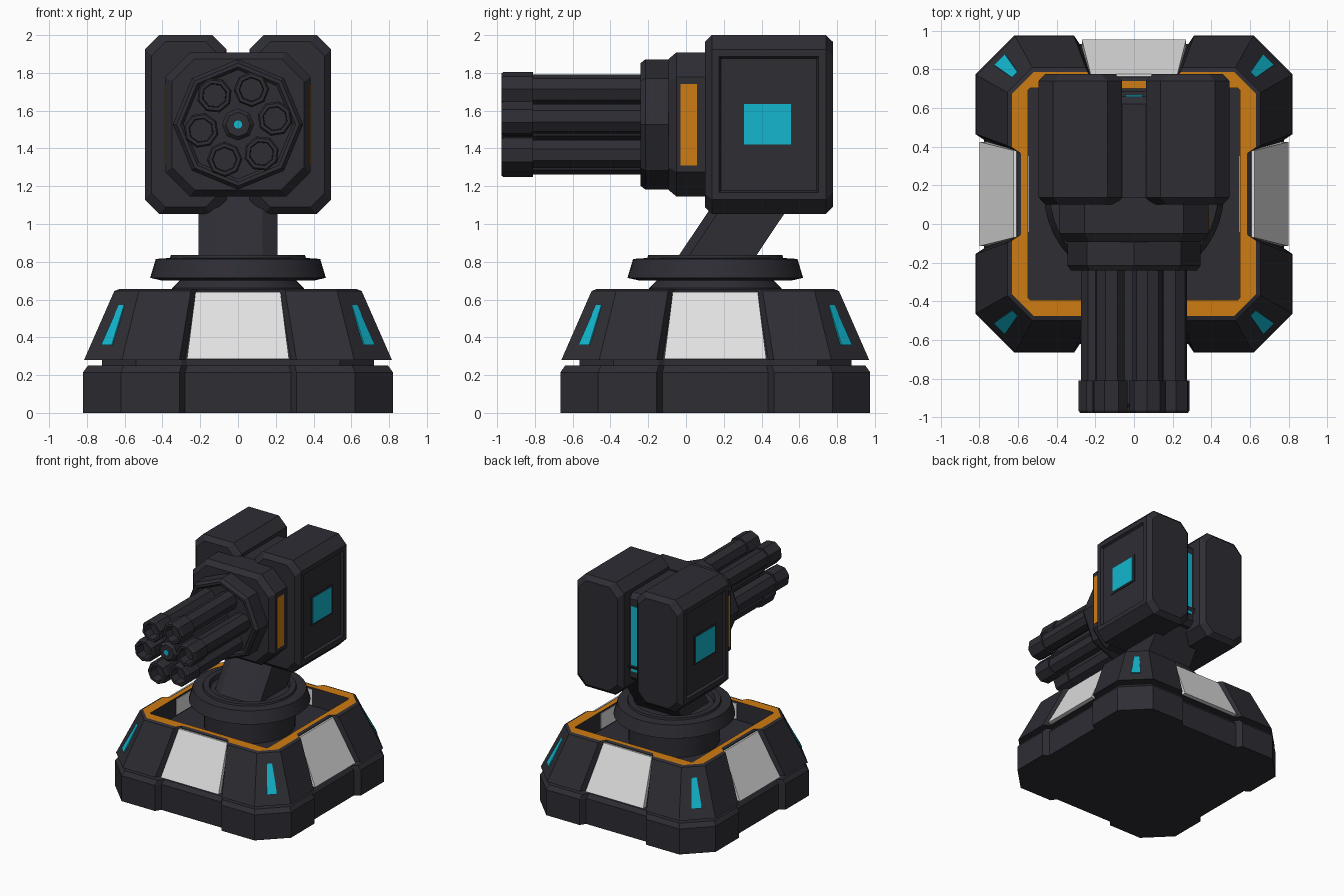
import bpy, bmesh, math
from mathutils import Vector

cube = bpy.data.objects.get("Cube")
if cube:
    bpy.data.objects.remove(cube, do_unlink=True)


def material(name, rgb):
    m = bpy.data.materials.new(name)
    m.use_nodes = True
    col = (*rgb, 1)
    m.diffuse_color = col
    m.node_tree.nodes["Principled BSDF"].inputs["Base Color"].default_value = col
    return m


DARK = material("dark_metal", (0.026, 0.026, 0.034))
WHITE = material("white_panel", (0.75, 0.75, 0.75))
ORANGE = material("orange_trim", (0.62, 0.2, 0.006))
CYAN = material("cyan_light", (0.006, 0.47, 0.62))
CY = 0.155      # centre of the base in y
CZ = 1.527      # height of the gun axis


def loft(name, rings, mats=(DARK,), band_mats=None):
    """Skin a stack of equal-length point rings and cap both ends."""
    bm = bmesh.new()
    loops = [[bm.verts.new(p) for p in ring] for ring in rings]
    n = len(loops[0])
    for k, (a, b) in enumerate(zip(loops, loops[1:])):
        for i in range(n):
            j = (i + 1) % n
            f = bm.faces.new((a[i], a[j], b[j], b[i]))
            f.material_index = band_mats[k] if band_mats else 0
    bm.faces.new(loops[0])
    bm.faces.new(loops[-1])
    bmesh.ops.recalc_face_normals(bm, faces=bm.faces)
    me = bpy.data.meshes.new(name)
    bm.to_mesh(me)
    bm.free()
    for m in mats:
        me.materials.append(m)
    ob = bpy.data.objects.new(name, me)
    bpy.context.collection.objects.link(ob)
    return ob


def box(name, lo, hi, mat):
    ring = [(lo[0], lo[1]), (hi[0], lo[1]), (hi[0], hi[1]), (lo[0], hi[1])]
    return loft(name, [[(x, y, z) for x, y in ring] for z in (lo[2], hi[2])], (mat,))


def base_ring(z, h, c, n, d):
    """Square with cut corners and a shallow notch in each side."""
    side = [(c - h, h), (-n, h), (0.03 - n, h - d), (n - 0.03, h - d), (n, h), (h - c, h)]
    pts = []
    for _ in range(4):
        pts += [(x, y + CY, z) for x, y in side]
        side = [(y, -x) for x, y in side]
    return pts


def cut_rect(y, cx, cz, hx, hz, c):
    """Rectangle with cut corners, standing in the xz plane."""
    q = [(hx - c, hz), (hx, hz - c), (hx, c - hz), (hx - c, -hz)]
    q += [(-x, -z) for x, z in q]
    return [(cx + x, y, cz + z) for x, z in q]


def turn_y(name, profile, n, cx=0, cz=CZ, mat=DARK, phase=0):
    """Polygonal turned part along y from (y, radius) pairs."""
    ang = [phase + i * math.tau / n for i in range(n)]
    return loft(name, [[(cx + r * math.cos(a), y, cz + r * math.sin(a)) for a in ang]
                       for y, r in profile], (mat,))


# Base foot, recessed neck and hollow skirt with orange rim
loft("base_foot", [base_ring(0, 0.82, 0.2, 0.31, 0.045),
                   base_ring(0.215, 0.82, 0.2, 0.31, 0.045),
                   base_ring(0.25, 0.795, 0.19, 0.30, 0.045)])
loft("base_neck", [base_ring(z, 0.72, 0.18, 0.3, 0.02) for z in (0.24, 0.29)])
loft("base_skirt", [base_ring(0.28, 0.815, 0.2, 0.31, 0.05),
                    base_ring(0.645, 0.655, 0.13, 0.25, 0.05),
                    base_ring(0.655, 0.63, 0.11, 0.24, 0.045),
                    base_ring(0.655, 0.548, 0.01, 0.22, 0.001),
                    base_ring(0.5, 0.548, 0.01, 0.22, 0.001)],
     (DARK, ORANGE), (0, 0, 1, 0))

# Side panels, inner liners and corner lights, four of each
for k in range(4):
    ca, sa = round(math.cos(k * math.pi / 2)), round(math.sin(k * math.pi / 2))

    def spin(p):
        return (p[0] * ca - p[1] * sa, p[0] * sa + p[1] * ca + CY, p[2])

    def trapezoid(y0, y1):
        return [spin(p) for p in ((-0.27, y0, 0.285), (0.27, y0, 0.285),
                                  (0.225, y1, 0.64), (-0.225, y1, 0.64))]
    loft("side_panel_%d" % k, [trapezoid(0.74, 0.57), trapezoid(0.8, 0.622)], (WHITE,))
    liner = [(-0.2, 0.51), (0.2, 0.51), (0.2, 0.64), (-0.2, 0.64)]
    loft("inner_liner_%d" % k, [[spin((x, y, z)) for x, z in liner]
                                for y in (0.55, 0.542)], (WHITE,))

    def slot(off):
        pts = []
        for m, z, w in ((0.691, 0.36, 0.028), (0.612, 0.57, 0.014)):
            e = [(m + off + w, m + off - w, z), (m + off - w, m + off + w, z)]
            pts += e if not pts else e[::-1]
        return [spin(p) for p in pts]
    loft("corner_light_%d" % k, [slot(0.0), slot(0.006)], (CYAN,))

# Turntable with a raised lip
profile = [(0.35, 0.49), (0.35, 0.66), (0.31, 0.70), (0.40, 0.70), (0.465, 0.715),
           (0.435, 0.815), (0.36, 0.82), (0.355, 0.835), (0.31, 0.835), (0.30, 0.80)]
table = loft("turntable", [[(r * math.cos(i * math.tau / 40), CY + r * math.sin(i * math.tau / 40), z)
                            for i in range(40)] for r, z in profile])
bpy.ops.object.select_all(action="DESELECT")
table.select_set(True)
bpy.context.view_layer.objects.active = table
bpy.ops.object.shade_smooth_by_angle(angle=math.radians(25))


# Leaning support arm
def arm_ring(z):
    y = 0.165 + (z - 0.83) * 0.67
    return [(x, y + dy, z) for x, dy in ((-0.13, -0.205), (0.13, -0.205), (0.21, -0.15), (0.21, 0.205),
                                         (-0.21, 0.205), (-0.21, -0.15))]


loft("support_arm", [arm_ring(0.79), arm_ring(1.3)])

# Central gun housing and its rear core
loft("gun_housing", [cut_rect(0.14, 0, CZ, 0.385, 0.382, 0.13),
                     cut_rect(-0.05, 0, CZ, 0.385, 0.382, 0.13),
                     cut_rect(-0.092, 0, CZ, 0.35, 0.347, 0.12)])
loft("rear_core", [cut_rect(0.12, 0, CZ, 0.3, 0.37, 0.1),
                   cut_rect(0.62, 0, CZ, 0.3, 0.37, 0.1),
                   cut_rect(0.66, 0, CZ, 0.26, 0.33, 0.09)])
box("rear_light", (-0.045, 0.655, 1.25), (0.045, 0.667, 1.8), CYAN)
turn_y("barrel_hub", [(-0.08, 0.345), (-0.215, 0.345), (-0.24, 0.325),
                      (-0.24, 0.305), (-0.225, 0.29)], 8)

# Side pods with recessed panels, lights and orange strips
for s, side in ((1, "left"), (-1, "right")):
    cx = s * 0.2775
    pod = loft(side + "_pod", [cut_rect(y, cx, CZ, 0.216 - i, 0.473 - i, 0.075)
                               for y, i in ((0.1, 0.035), (0.137, 0), (0.74, 0), (0.777, 0.035))])
    bm = bmesh.new()
    bm.from_mesh(pod.data)
    outer = max(bm.faces, key=lambda f: f.normal.x * s * f.calc_area())
    bmesh.ops.inset_region(bm, faces=[outer], thickness=0.055)
    bmesh.ops.inset_region(bm, faces=[outer], thickness=0.015, depth=-0.02)
    bm.to_mesh(pod.data)
    bm.free()

    def plate(name, x0, x1, y, z, mat):
        xs = sorted((s * x0, s * x1))
        box(side + name, (xs[0], y[0], z[0]), (xs[1], y[1], z[1]), mat)
    plate("_light_bezel", 0.465, 0.48, (0.288, 0.575), (1.405, 1.65), DARK)
    plate("_light", 0.475, 0.484, (0.308, 0.555), (1.42, 1.635), CYAN)
    plate("_orange_strip", 0.38, 0.389, (-0.03, 0.057), (1.31, 1.74), ORANGE)

# Six barrels with hollow muzzles around a spindle
for k in range(6):
    a = math.radians(9 + 60 * k)
    turn_y("barrel_%d" % k, [(-0.2, 0.08), (-0.81, 0.08), (-0.81, 0.094), (-0.965, 0.094),
                             (-0.978, 0.085), (-0.978, 0.066), (-0.9, 0.062)], 8,
           0.198 * math.cos(a), CZ + 0.198 * math.sin(a), phase=a + math.pi / 8)
turn_y("spindle", [(-0.2, 0.085), (-0.93, 0.085), (-0.95, 0.065)], 8)
turn_y("spindle_light", [(-0.945, 0.022), (-0.955, 0.022)], 12, mat=CYAN)
